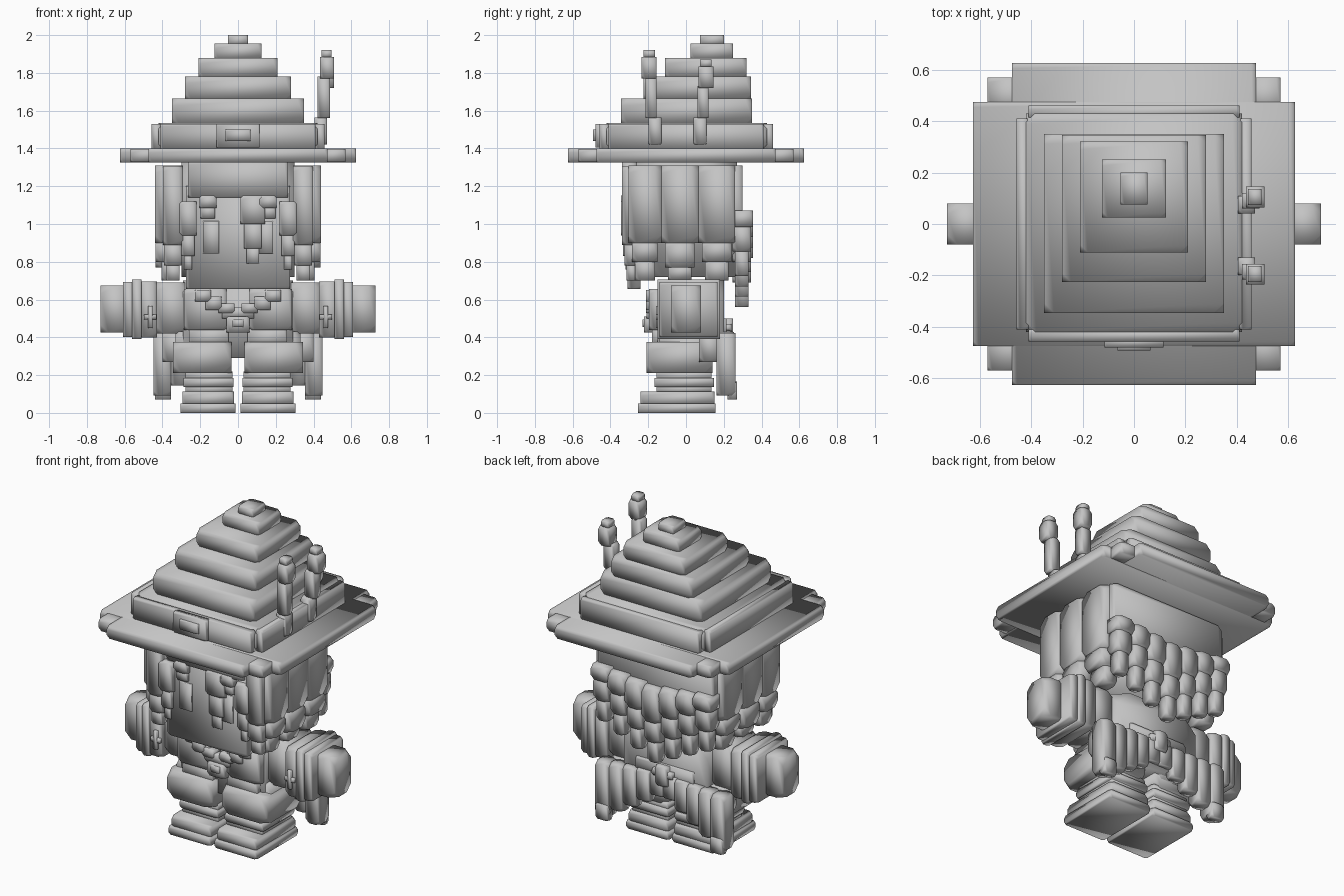
import bpy
import bmesh
from mathutils import Vector

if "Cube" in bpy.data.objects:
    bpy.data.objects.remove(bpy.data.objects["Cube"], do_unlink=True)

GREY = (.55, .55, .55, 1)
grey = bpy.data.materials.new("plain grey")
grey.use_nodes = True
grey.diffuse_color = GREY
grey.node_tree.nodes["Principled BSDF"].inputs["Base Color"].default_value = GREY


def block(name, x, y, z, mirrored=False):
    """Smooth block with clipped corners, spanning the given ranges."""
    if mirrored:
        block("left_" + name, x, y, z)
        block("right_" + name, (-x[1], -x[0]), y, z)
        return
    low, high = Vector((x[0], y[0], z[0])), Vector((x[1], y[1], z[1]))
    size, middle = high - low, (low + high) / 2
    bm = bmesh.new()
    bmesh.ops.create_cube(bm, size=1)
    for vert in bm.verts:
        vert.co = Vector(a * b for a, b in zip(vert.co, size)) + middle
    bmesh.ops.bevel(bm, geom=bm.verts[:], offset=min(size) * .28,
                    segments=1, profile=.5, affect='VERTICES')
    for face in bm.faces:
        face.smooth = True
    mesh = bpy.data.meshes.new(name)
    bm.to_mesh(mesh)
    bm.free()
    mesh.materials.append(grey)
    bpy.context.collection.objects.link(bpy.data.objects.new(name, mesh))


def around(centre, half):
    return (centre - half, centre + half)


def strand(name, centre_x, y, top, pieces, mirrored=False):
    """Hanging lock of hair: each piece gives a half width and a lower end."""
    for number, (half, bottom) in enumerate(pieces):
        inset = number * .012
        block(f"{name}_{number}", around(centre_x, half),
              (y[0] + inset, y[1] - inset), (bottom, top + .01), mirrored)
        top = bottom


# Hat: tiers leaning backward, band and brim
tiers = [(.35, -.345, .35, 1.535), (.28, -.225, .345, 1.665),
         (.21, -.11, .32, 1.78), (.125, .025, .25, 1.88), (.052, .075, .2, 1.955)]
tops = [tier[3] for tier in tiers[1:]] + [2]
for number, (half, front, back, bottom) in enumerate(tiers):
    block(f"hat_tier_{number}", around(0, half), (front, back), (bottom - .01, tops[number]))
block("hat_band", around(0, .42), (-.42, .43), (1.39, 1.535))
block("hat_band_side", (.41, .457), around(0, .41), (1.395, 1.53), mirrored=True)
block("hat_band_front", around(0, .41), (-.457, -.41), (1.395, 1.53))
block("hat_band_back", around(0, .41), (.41, .46), (1.395, 1.53))
block("hat_badge", around(0, .115), (-.48, -.44), (1.405, 1.53))
block("hat_badge_centre", around(0, .065), (-.492, -.46), (1.44, 1.5))
block("brim_wide", around(0, .625), around(0, .475), (1.325, 1.4))
block("brim_deep", around(0, .475), around(0, .625), (1.326, 1.399))
for side, y in (("front", (-.57, -.42)), ("back", (.42, .57))):
    block(f"brim_{side}_corner", (.42, .57), y, (1.327, 1.398), mirrored=True)

# Pair of jointed ornaments on the left of the hat
for name, shift, drop in (("front", -.19, 0), ("back", .11, .05)):
    inner = shift + (.025 if drop == 0 else -.035)
    block(f"{name}_ornament_base", (.405, .47), around(inner, .034), (1.42, 1.565))
    block(f"{name}_ornament_stem", (.42, .487), around(shift + .005 - drop / 2, .03),
          (1.56, 1.78 - drop))
    block(f"{name}_ornament_bulb", (.435, .508), around(shift - .005, .04),
          (1.77 - drop, 1.885 - drop))
    block(f"{name}_ornament_tip", (.443, .495), around(shift - .005, .031),
          (1.88 - drop, 1.92 - drop))

# Head
block("head", around(0, .3), (-.28, .27), (.72, 1.34))
block("face", around(0, .275), (-.31, -.24), (.655, 1.2))
block("forehead_hair", around(0, .265), (-.34, -.26), (1.14, 1.335))
block("back_hair", around(0, .4), (.2, .3), (.9, 1.31))
block("eye", (.1, .185), (-.318, -.3), (.845, 1.015), mirrored=True)

# Fringe
fringe_y = (-.345, -.27)
strand("fringe_outer", .265, fringe_y, 1.11,
       [(.046, .94), (.034, .83), (.021, .76)], mirrored=True)
strand("fringe_inner", .16, fringe_y, 1.14, [(.045, 1.085), (.038, 1.03)], mirrored=True)
strand("fringe_middle", .078, fringe_y, 1.14,
       [(.066, 1), (.047, .87), (.033, .79), (.022, .72)])

# Side hair
for name, y, knee, tip in (("front", (-.305, -.13), .8, .7),
                           ("middle", (-.13, .065), .77, .705),
                           ("back", (.065, .26), .8, .7)):
    block(f"{name}_side_hair", (.29, .44), y, (.9, 1.31), mirrored=True)
    block(f"{name}_side_knee", (.31, .438), (y[0] + .02, y[1] - .02), (knee, .91), mirrored=True)
    block(f"{name}_side_tip", (.315, .405), (y[0] + .035, y[1] - .035),
          (tip, knee + .01), mirrored=True)
strand("temple_hair", .345, (-.338, -.24), 1.295,
       [(.053, .89), (.046, .78), (.036, .7)], mirrored=True)

# Locks at the back, longest in the middle
for column in range(-3, 4):
    rise = abs(column) * .055
    strand(f"back_lock_{column + 3}", column * .118, (.235, .355), 1.02 + rise / 4,
           [(.06, .82 + rise), (.05, .69 + rise), (.036, .56 + rise)])

# Torso and coat
block("torso", around(0, .29), (-.15, .2), (.29, .7))
block("coat_front", (.06, .285), (-.195, -.1), (.44, .655), mirrored=True)
block("coat_hem", (.05, .26), (-.18, -.1), (.35, .45), mirrored=True)
for number, (centre, bottom) in enumerate(((.185, .59), (.13, .545), (.06, .53))):
    block(f"collar_{number}", around(centre, .042), (-.212, -.15),
          (bottom, .65 - number * .035), mirrored=True)
block("clasp_top", around(0, .085), (-.21, -.15), (.5, .56))
block("clasp", around(0, .06), (-.222, -.15), (.425, .51))
block("clasp_centre", around(0, .03), (-.23, -.2), (.455, .495))
block("coat_side", (.27, .4), (.07, .175), (.27, .43), mirrored=True)

# Arms, layered cuffs and hands
block("upper_arm", (.27, .44), (-.11, .15), (.42, .69), mirrored=True)
for number, (x, trim) in enumerate((((.43, .525), .01), ((.51, .56), 0), ((.55, .61), .012))):
    block(f"cuff_{number}", x, (-.152 + trim, .18 - trim), (.39 + trim, .705 - trim), mirrored=True)
block("hand", (.58, .727), around(0, .08), (.425, .675), mirrored=True)
block("cuff_cross_post", around(.465, .012), (-.16, -.13), (.45, .565), mirrored=True)
block("cuff_cross_bar", around(.465, .033), (-.158, -.13), (.495, .522), mirrored=True)

# Coat tails: slats growing longer outward
for number in range(5):
    block(f"tail_slat_{number}", around(.045 + number * .089, .046),
          (.185 - number * .006, .23 + number * .008),
          (.3 - number * .052, .44 - number * .004), mirrored=True)
block("tail_foot", (.355, .44), (.22, .27), (.07, .165), mirrored=True)
block("back_belt", around(0, .2), (.17, .215), (.41, .5))
block("back_clasp", around(0, .04), (.19, .25), (.38, .5))
block("back_clasp_bar", around(0, .07), (.19, .24), (.43, .47))

# Legs and shoes
block("shorts", (.035, .345), (-.21, .14), (.21, .375), mirrored=True)
block("hip", (.05, .33), (-.14, .15), (.27, .43), mirrored=True)
for number, bottom in enumerate((.11, .145, .18)):
    grow = number % 2 * .012
    block(f"sock_fold_{number}", (.03 - grow / 2, .277 + grow),
          (-.155 - grow, .135 + grow), (bottom - .008, bottom + .04), mirrored=True)
block("shoe", (.022, .293), (-.24, .15), (.04, .112), mirrored=True)
block("sole", (.014, .305), (-.255, .157), (0, .05), mirrored=True)
